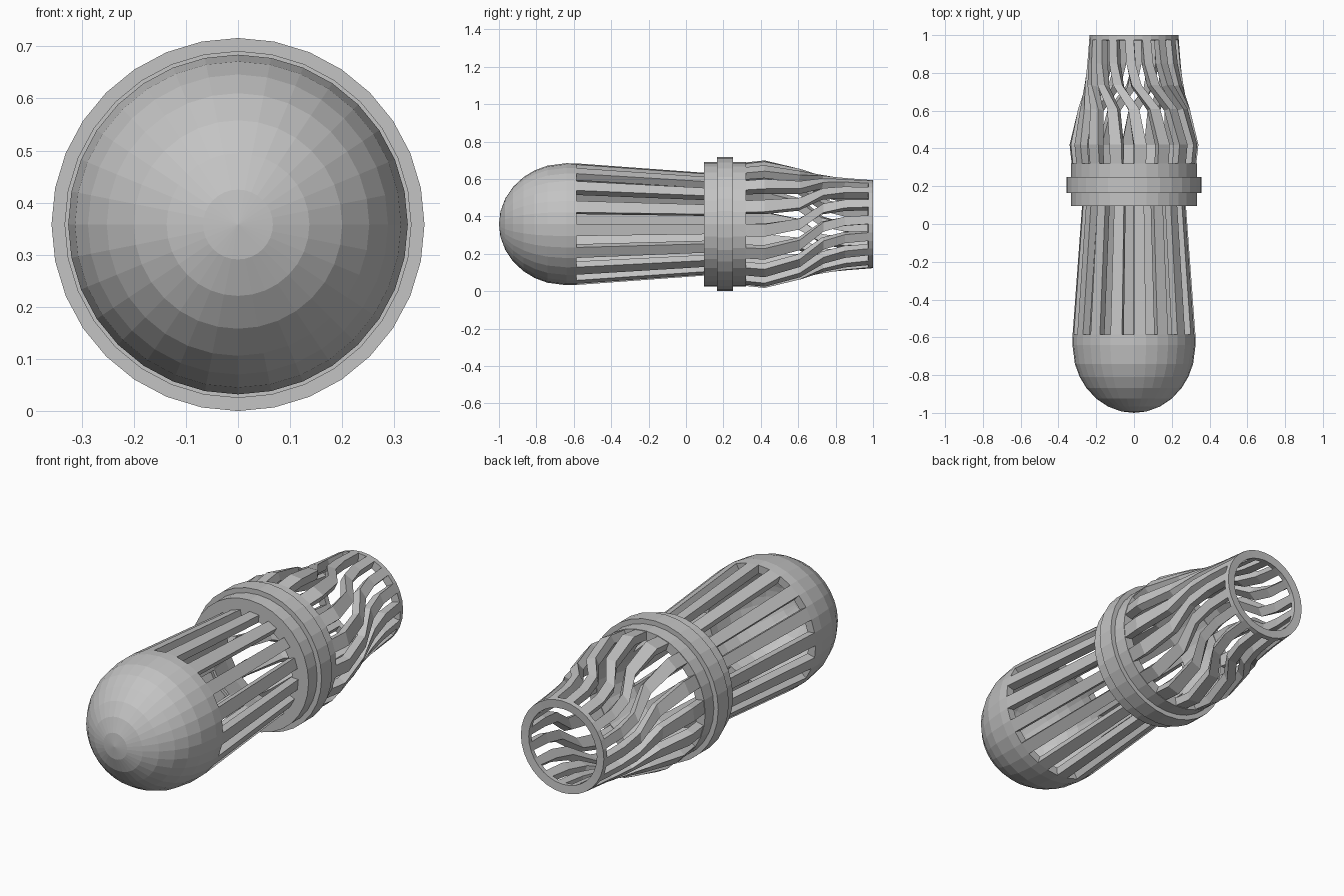
import bpy, bmesh, math

if "Cube" in bpy.data.objects:
    bpy.data.objects.remove(bpy.data.objects["Cube"])

N = 32            # sides around the long axis
ZC = 0.358        # height of the long axis

grey = bpy.data.materials.new("plain grey")
grey.diffuse_color = (0.55, 0.55, 0.55, 1)
grey.use_nodes = True
grey.node_tree.nodes["Principled BSDF"].inputs["Base Color"].default_value = grey.diffuse_color


def finish(name, bm):
    bmesh.ops.recalc_face_normals(bm, faces=bm.faces)
    me = bpy.data.meshes.new(name)
    bm.to_mesh(me)
    bm.free()
    ob = bpy.data.objects.new(name, me)
    me.materials.append(grey)
    bpy.context.collection.objects.link(ob)
    return ob


def ring(bm, y, r, twist=0.0):
    vs = []
    for k in range(N):
        a = 2 * math.pi * k / N + math.radians(twist)
        vs.append(bm.verts.new((r * math.cos(a), y, ZC + r * math.sin(a))))
    return vs


def bridge(bm, a, b, slotted=False):
    # a slotted band keeps only every other face
    for k in range(N):
        if slotted and k % 2 == 0:
            continue
        j = (k + 1) % N
        bm.faces.new((a[k], b[k], b[j], a[j]))


# shell: rounded nose, slotted cage and twisted slotted tail in one lathed wall
R = 0.326
rows = []         # (y, radius, twist, band after this row is slotted)
for r in (0.067, 0.137, 0.2, 0.252, 0.288, 0.313, R):
    rows.append((-0.64 - 0.36 * math.sqrt(max(0, 1 - (r / R) ** 2)), r, 0, False))
rows += [
    (-0.585, 0.325, 0, True),
    (0.11, 0.274, 0, False),
    (0.30, 0.328, 0, True),
    (0.42, 0.341, 0, True),
    (0.61, 0.297, 6, True),
    (0.735, 0.262, 25, True),
    (0.85, 0.247, 32, True),
    (0.975, 0.237, 34, False),
    (1.0, 0.235, 34, False),
]
bm = bmesh.new()
rings = [ring(bm, y, r, t) for y, r, t, s in rows]
for i in range(len(rows) - 1):
    bridge(bm, rings[i], rings[i + 1], rows[i][3])
tip = bm.verts.new((0, -1.0, ZC))
for k in range(N):
    bm.faces.new((tip, rings[0][k], rings[0][(k + 1) % N]))
shell = finish("slotted_shell", bm)
# make sure the normals of every loose bar point away from the axis
me = shell.data
bm = bmesh.new()
bm.from_mesh(me)
for f in bm.faces:
    c = f.calc_center_median()
    out = c.copy()
    out.z -= ZC
    out.y = min(0, c.y + 0.64)
    if f.normal.dot(out) < 0:
        f.normal_flip()
bm.to_mesh(me)
bm.free()
wall = shell.modifiers.new("wall", 'SOLIDIFY')
wall.thickness = 0.042
wall.offset = -1


# collar: stepped solid ring around the middle
profile = [(0.095, 0.24), (0.095, 0.333), (0.165, 0.333), (0.165, 0.358),
           (0.25, 0.358), (0.25, 0.333), (0.32, 0.333), (0.32, 0.285)]
bm = bmesh.new()
rings = [ring(bm, y, r) for y, r in profile]
for i in range(len(rings)):
    bridge(bm, rings[i], rings[(i + 1) % len(rings)])
finish("collar", bm)
